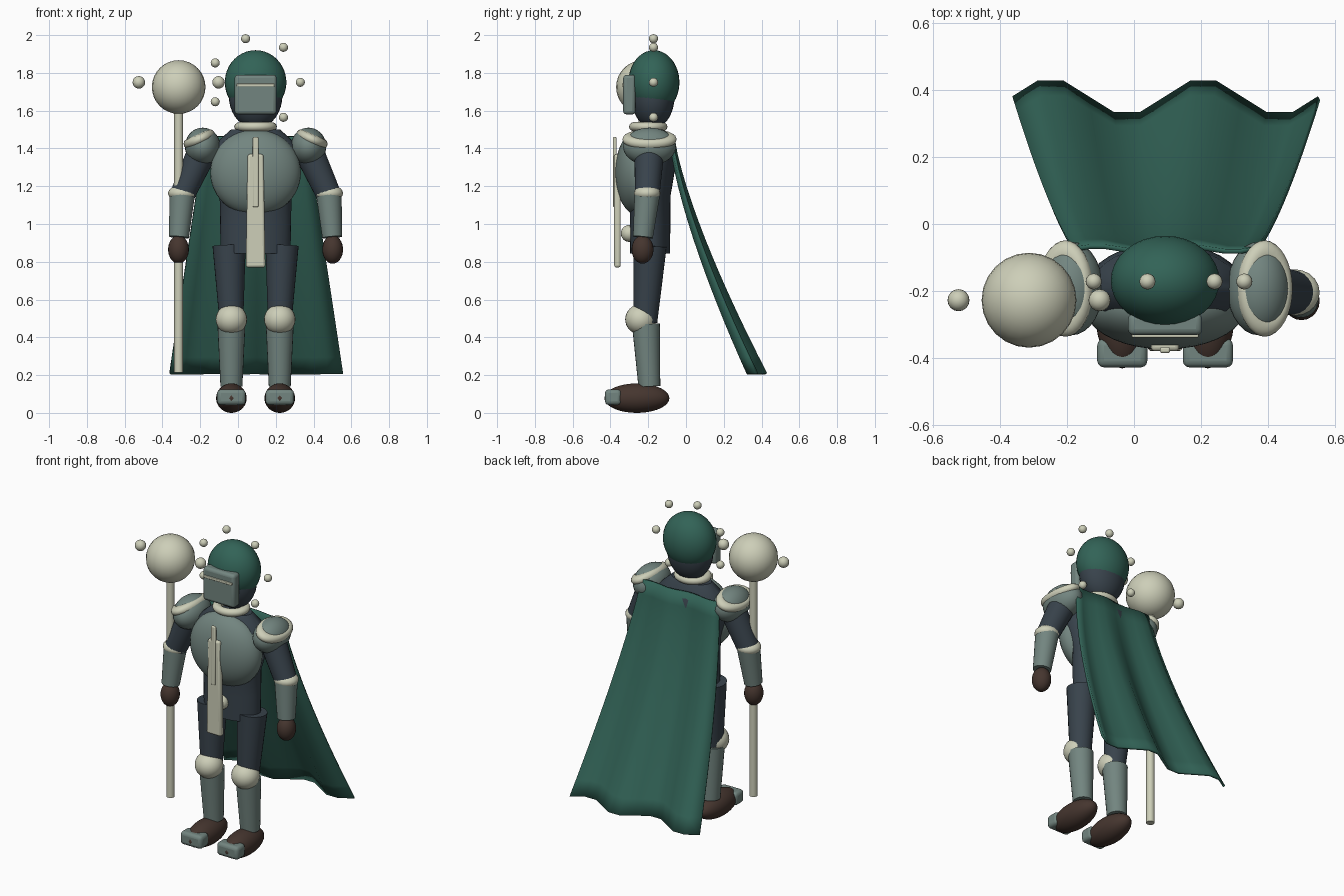
import bpy, bmesh, math
from mathutils import Vector

if "Cube" in bpy.data.objects:
    bpy.data.objects.remove(bpy.data.objects["Cube"])

CX, CY = 0.093, -0.19   # body axis


def material(name, rgb):
    m = bpy.data.materials.new(name)
    m.use_nodes = True
    m.diffuse_color = (*rgb, 1)
    m.node_tree.nodes["Principled BSDF"].inputs["Base Color"].default_value = (*rgb, 1)
    return m


green = material("deep green", (0.032, 0.125, 0.095))
cream = material("pale cream", (0.61, 0.62, 0.48))
steel = material("grey green steel", (0.17, 0.235, 0.215))
dark = material("dark slate cloth", (0.04, 0.056, 0.072))
brown = material("brown leather", (0.06, 0.036, 0.028))


def finish(name, mat, smooth=True):
    ob = bpy.context.object
    ob.name = ob.data.name = name
    ob.data.materials.clear()
    ob.data.materials.append(mat)
    if smooth:
        bpy.ops.object.shade_smooth_by_angle(angle=math.radians(40))
    return ob


def ball(name, loc, size, mat, seg=28):
    bpy.ops.mesh.primitive_uv_sphere_add(segments=seg, ring_count=seg * 2 // 3, location=loc)
    bpy.context.object.scale = size if isinstance(size, tuple) else (size,) * 3
    return finish(name, mat)


def limb(name, a, b, r1, r2, mat, seg=24):
    a, b = Vector(a), Vector(b)
    d = b - a
    bpy.ops.mesh.primitive_cone_add(vertices=seg, radius1=r1, radius2=r2, depth=d.length,
                                    location=(a + b) / 2)
    bpy.context.object.rotation_euler = d.to_track_quat('Z', 'Y').to_euler()
    return finish(name, mat)


def ring(name, loc, major, minor, scale, mat, tilt=0):
    bpy.ops.mesh.primitive_torus_add(major_radius=major, minor_radius=minor, major_segments=32,
                                     minor_segments=12, location=loc, rotation=(0, tilt, 0))
    bpy.context.object.scale = scale
    return finish(name, mat)


def box(name, loc, size, mat, bevel=0.01, top_taper=1.0):
    bpy.ops.mesh.primitive_cube_add(size=1, location=loc)
    ob = bpy.context.object
    for v in ob.data.vertices:
        k = top_taper if v.co.z > 0 else 1
        v.co = (v.co.x * size[0] * k, v.co.y * size[1], v.co.z * size[2])
    mod = ob.modifiers.new("Bevel", 'BEVEL')
    mod.width, mod.segments = bevel, 3
    return finish(name, mat)


def mesh_object(name, bm, mat):
    me = bpy.data.meshes.new(name)
    bm.normal_update()
    bm.to_mesh(me)
    bm.free()
    ob = bpy.data.objects.new(name, me)
    bpy.context.collection.objects.link(ob)
    bpy.ops.object.select_all(action='DESELECT')
    bpy.context.view_layer.objects.active = ob
    ob.select_set(True)
    return finish(name, mat)


# Torso: stacked elliptical rings
bm = bmesh.new()
N = 32
rows = []
for z, r in [(0.845, 0.185), (1.0, 0.188), (1.15, 0.19), (1.3, 0.235), (1.42, 0.22), (1.5, 0.13)]:
    rows.append([bm.verts.new((CX + r * math.cos(i * math.tau / N),
                               CY + 0.57 * r * math.sin(i * math.tau / N), z)) for i in range(N)])
for lo, hi in zip(rows, rows[1:]):
    for i in range(N):
        j = (i + 1) % N
        bm.faces.new((lo[i], lo[j], hi[j], hi[i]))
bm.faces.new(rows[-1])
bm.faces.new(rows[0][::-1])
mesh_object("torso", bm, dark)

# Chest armour, collar and hanging panel
ball("breastplate", (CX, -0.25, 1.272), (0.24, 0.125, 0.228), steel, 36)
ring("collar", (CX, -0.2, 1.515), 0.085, 0.028, (1, 0.9, 0.85), cream)
box("front_panel", (CX, -0.363, 1.07), (0.104, 0.035, 0.6), cream, 0.012, 0.8)
box("front_panel_bar", (CX, -0.377, 1.275), (0.03, 0.018, 0.37), cream, 0.006)
ball("belt_buckle", (CX, -0.3, 0.95), 0.045, cream, 18)

# Head and helmet
ball("face", (CX, -0.175, 1.68), (0.142, 0.115, 0.175), dark)
ball("helmet", (CX, -0.17, 1.75), (0.163, 0.135, 0.17), green, 32)
box("visor", (CX, -0.3, 1.685), (0.222, 0.065, 0.21), steel, 0.018)
box("visor_slit", (CX, -0.334, 1.735), (0.2, 0.012, 0.016), cream, 0.004)

# Ring of small beads around the head
for i in range(7):
    a = i * math.tau / 7
    ball(f"halo_bead_{i + 1}", (CX + 0.237 * math.cos(a), -0.172, 1.75 + 0.237 * math.sin(a)),
         0.024, cream, 16)

# Arms and legs on both sides
for side, s in (("left", 1), ("right", -1)):
    def at(x, y, z):
        return (CX + s * x, y, z)

    ball(side + "_pauldron", at(0.28, -0.193, 1.41), (0.094, 0.14, 0.1), steel)
    ring(side + "_pauldron_trim", at(0.298, -0.193, 1.448), 0.068, 0.025, (0.95, 1.55, 1.1),
         cream, s * math.radians(24))
    limb(side + "_upper_arm", at(0.275, -0.193, 1.4), at(0.385, -0.205, 1.16), 0.08, 0.066, dark)
    ball(side + "_elbow", at(0.388, -0.205, 1.163), (0.075, 0.07, 0.045), cream, 20)
    limb(side + "_forearm", at(0.388, -0.205, 1.16), at(0.406, -0.228, 0.93), 0.068, 0.053, steel)
    ball(side + "_hand", at(0.408, -0.23, 0.865), (0.055, 0.058, 0.075), brown, 20)

    limb(side + "_thigh", at(0.14, -0.19, 0.885), at(0.128, -0.215, 0.48), 0.088, 0.063, dark)
    ball(side + "_knee", at(0.128, -0.24, 0.495), (0.083, 0.082, 0.08), cream, 24)
    limb(side + "_shin", at(0.128, -0.212, 0.47), at(0.128, -0.194, 0.14), 0.074, 0.058, steel)
    ball(side + "_boot", at(0.128, -0.26, 0.078), (0.081, 0.172, 0.078), brown)
    box(side + "_toe_cap", at(0.128, -0.386, 0.083), (0.15, 0.086, 0.082), steel, 0.02)

# Staff with an orb and two orbiting beads
SX, SY = -0.314, -0.228
limb("staff", (SX, SY, 0.215), (SX, SY, 1.65), 0.024, 0.024, cream, 16)
ball("staff_orb", (SX, SY, 1.725), 0.142, cream, 24)
for name, dx in (("outer_orb_bead", -0.211), ("inner_orb_bead", 0.211)):
    ball(name, (SX + dx, SY, 1.75), 0.033, cream, 16)

# Cape: flared sheet with folds that deepen toward the hem
bm = bmesh.new()
COLS, ROWS = 12, 14
grid = []
for j in range(ROWS + 1):
    t = j / ROWS
    half = 0.27 + 0.187 * t
    grid.append([bm.verts.new((CX + half * (2 * i / COLS - 1),
                               -0.068 + 0.45 * t ** 1.35
                               + (0.008 + 0.047 * t) * math.sin(i * math.tau / 6),
                               1.465 - 1.255 * t)) for i in range(COLS + 1)])
for upper, lower in zip(grid, grid[1:]):
    for i in range(COLS):
        bm.faces.new((upper[i + 1], lower[i + 1], lower[i], upper[i]))
cape = mesh_object("cape", bm, green)
cape.modifiers.new("Solidify", 'SOLIDIFY').thickness = 0.014
